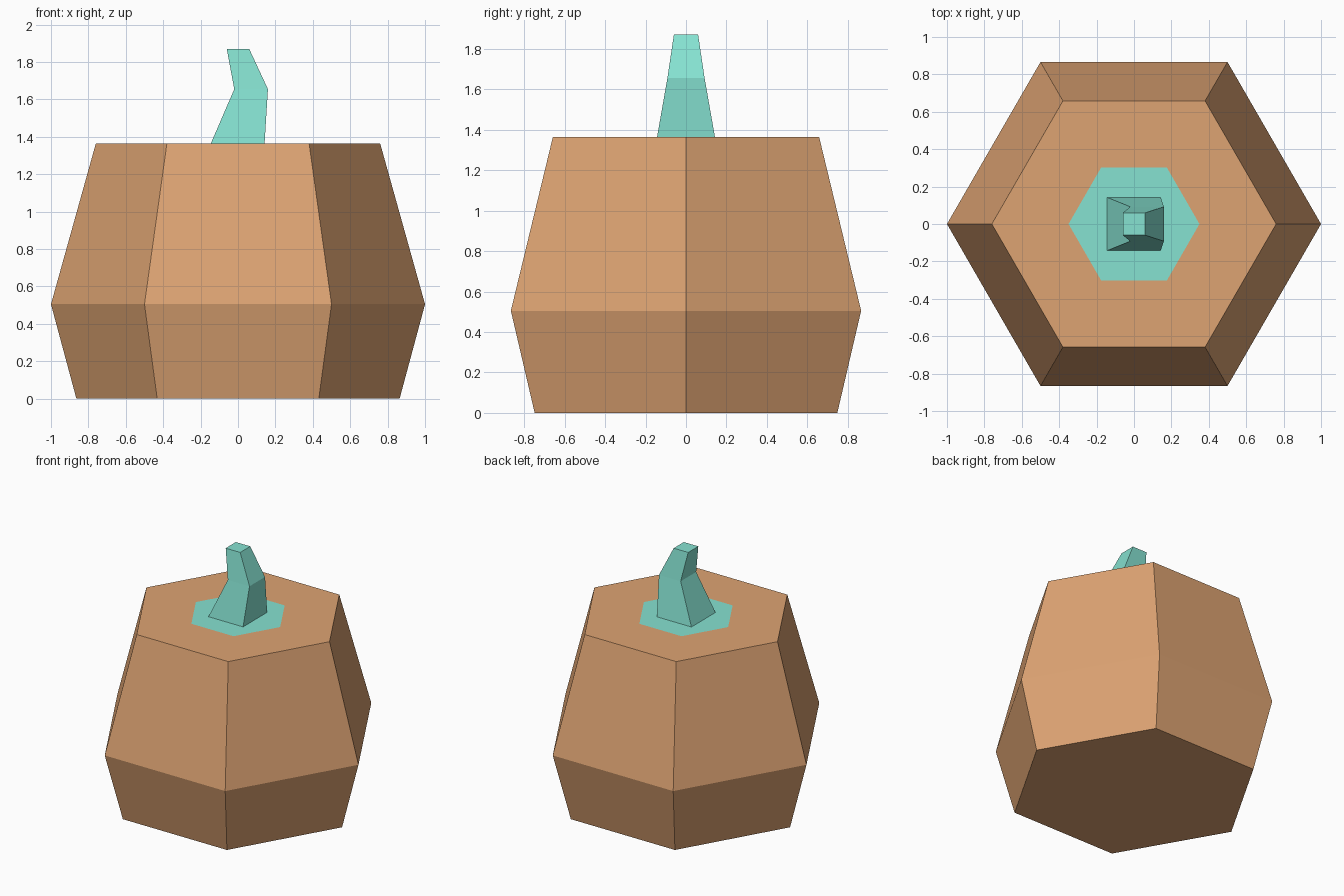
import bpy
import bmesh
import math

if "Cube" in bpy.data.objects:
    bpy.data.objects.remove(bpy.data.objects["Cube"])


def material(name, rgb):
    m = bpy.data.materials.new(name)
    m.diffuse_color = (*rgb, 1.0)
    m.use_nodes = True
    m.node_tree.nodes["Principled BSDF"].inputs["Base Color"].default_value = m.diffuse_color
    return m


orange = material("pumpkin orange", (0.73, 0.371, 0.171))
teal = material("stem teal", (0.238, 0.76, 0.638))


def loft(name, rings, mats, cap_bottom=True):
    """Skin a stack of point rings with flat faces; the top cap uses the last material."""
    bm = bmesh.new()
    loops = [[bm.verts.new(p) for p in ring] for ring in rings]
    n = len(loops[0])
    for low, high in zip(loops, loops[1:]):
        for i in range(n):
            j = (i + 1) % n
            bm.faces.new((low[i], low[j], high[j], high[i]))
    if cap_bottom:
        bm.faces.new(loops[0][::-1])
    bm.faces.new(loops[-1]).material_index = len(mats) - 1
    mesh = bpy.data.meshes.new(name)
    bm.to_mesh(mesh)
    bm.free()
    for m in mats:
        mesh.materials.append(m)
    obj = bpy.data.objects.new(name, mesh)
    bpy.context.collection.objects.link(obj)
    return obj


def hexagon(r, z):
    return [(r * math.cos(i * math.pi / 3), r * math.sin(i * math.pi / 3), z) for i in range(6)]


def rectangle(x0, x1, y, z):
    return [(x0, -y, z), (x1, -y, z), (x1, y, z), (x0, y, z)]


# Six-sided body, with a teal hexagon inset flush in the top
loft("pumpkin_body",
     [hexagon(r, z) for r, z in ((0.864, 0), (1.0, 0.505), (0.76, 1.365), (0.35, 1.365))],
     [orange, teal])

# Bent, tapering square stem
loft("stem",
     [rectangle(-0.145, 0.142, 0.143, 1.365),
      rectangle(-0.02, 0.16, 0.092, 1.655),
      rectangle(-0.06, 0.06, 0.06, 1.87)],
     [teal], cap_bottom=False)
